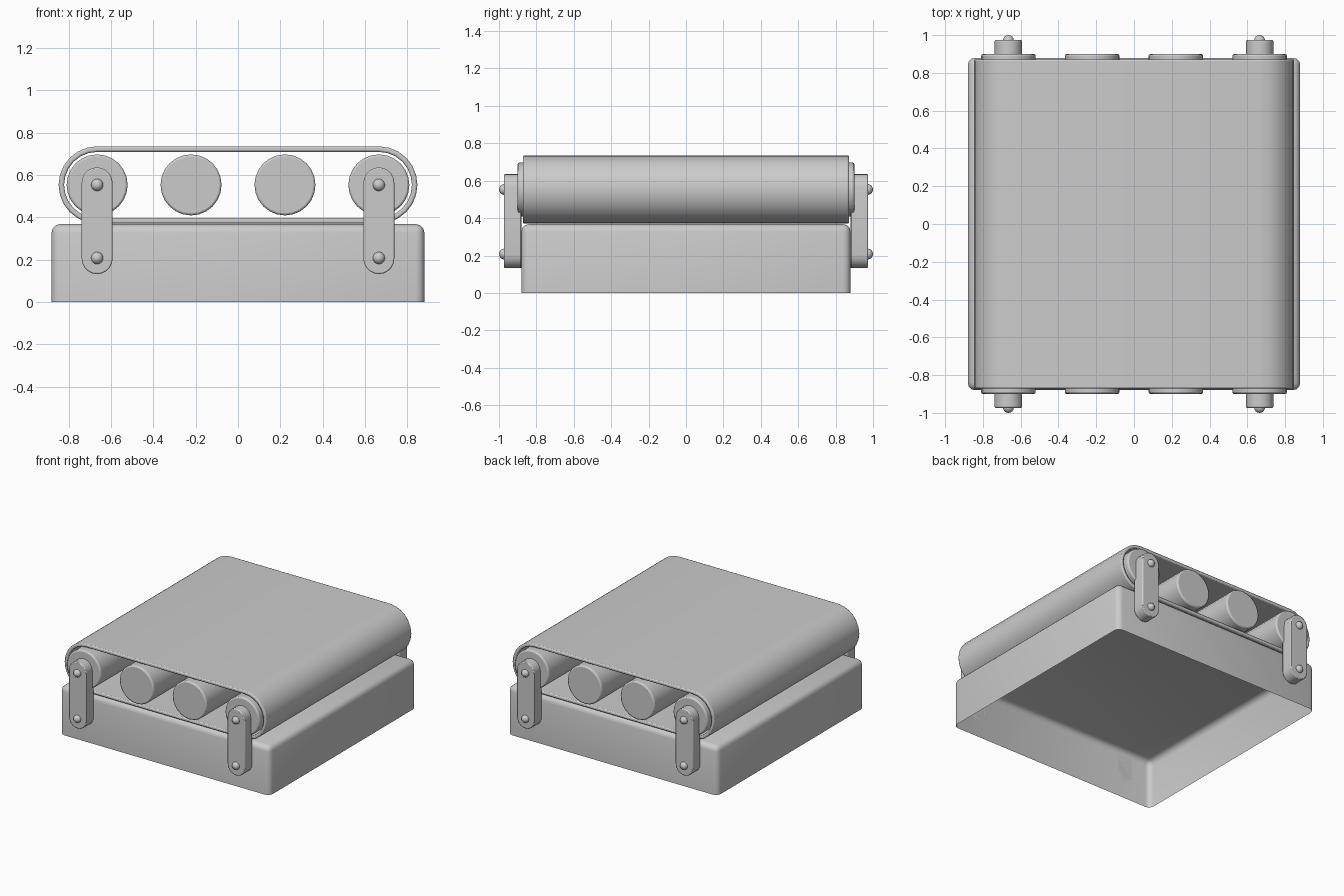
import bpy, bmesh
from math import sin, cos, pi, radians

if "Cube" in bpy.data.objects:
    bpy.data.objects.remove(bpy.data.objects["Cube"])

ROLL_Z = 0.553
END_X = 0.665


def finish(name, bm, bevel=0.0, segments=2):
    bmesh.ops.recalc_face_normals(bm, faces=bm.faces[:])
    me = bpy.data.meshes.new(name)
    bm.to_mesh(me)
    bm.free()
    ob = bpy.data.objects.new(name, me)
    bpy.context.collection.objects.link(ob)
    if bevel:
        mod = ob.modifiers.new("bevel", 'BEVEL')
        mod.width = bevel
        mod.segments = segments
        mod.limit_method = 'ANGLE'
        mod.angle_limit = radians(40)
    bpy.ops.object.select_all(action='DESELECT')
    ob.select_set(True)
    bpy.context.view_layer.objects.active = ob
    bpy.ops.object.shade_smooth_by_angle(angle=radians(40))
    return ob


def stadium(half, r, n):
    """Points of a slot outline: long axis first, centred."""
    pts = []
    for c, a0 in ((half, -pi / 2), (-half, pi / 2)):
        pts += [(c + r * cos(a0 + pi * i / n), r * sin(a0 + pi * i / n)) for i in range(n + 1)]
    return pts


def prism(name, profile, y0, y1, bevel=0.0):
    """Extrude an (x, z) profile from y0 to y1."""
    bm = bmesh.new()
    face = bm.faces.new([bm.verts.new((x, y0, z)) for x, z in profile])
    new = bmesh.ops.extrude_face_region(bm, geom=[face])['geom']
    bmesh.ops.translate(bm, vec=(0, y1 - y0, 0),
                        verts=[v for v in new if isinstance(v, bmesh.types.BMVert)])
    if face.is_valid and len([f for f in bm.faces if len(f.verts) == len(profile)]) < 2:
        bm.faces.new([v for v in face.verts])
    return finish(name, bm, bevel)


# base: thin open-bottomed tray with rounded edges
bm = bmesh.new()
bmesh.ops.create_cube(bm, size=1)
for v in bm.verts:
    v.co = (v.co.x * 1.76, v.co.y * 1.76, (v.co.z + 0.5) * 0.368)
bm.faces.ensure_lookup_table()
bottom = [f for f in bm.faces if f.calc_center_median().z < 0.01]
bmesh.ops.delete(bm, geom=bottom, context='FACES_ONLY')
bmesh.ops.bevel(bm, geom=[e for e in bm.edges if not e.is_boundary], offset=0.04,
                segments=3, profile=0.5, affect='EDGES')
finish("base", bm)

# belt: slot-shaped loop wrapped around the rollers
bm = bmesh.new()
loops = []
for r, y in ((0.182, -0.872), (0.182, 0.872), (0.156, 0.872), (0.156, -0.872)):
    loops.append([bm.verts.new((x, y, z + ROLL_Z)) for x, z in stadium(END_X, r, 12)])
n = len(loops[0])
for k in range(4):
    a, b = loops[k], loops[(k + 1) % 4]
    for i in range(n):
        j = (i + 1) % n
        bm.faces.new((a[i], a[j], b[j], b[i]))
finish("belt", bm, 0.008)

# rollers
for i in range(4):
    cx = -END_X + i * END_X * 2 / 3
    circle = [(cx + 0.144 * cos(2 * pi * k / 24), ROLL_Z + 0.144 * sin(2 * pi * k / 24))
              for k in range(24)]
    prism("roller_%d" % (i + 1), circle, -0.9, 0.9, 0.01)

# side brackets with domed bolts
for sy, side in ((-1, "front"), (1, "back")):
    for sx, end in ((-1, "left"), (1, "right")):
        outline = [(sx * END_X + b, 0.384 + a) for a, b in stadium(0.179, 0.073, 10)]
        prism("bracket_%s_%s" % (side, end), outline, sy * 0.88, sy * 0.973, 0.006)
        for z, level in ((0.208, "lower"), (ROLL_Z, "upper")):
            bm = bmesh.new()
            bmesh.ops.create_uvsphere(bm, u_segments=16, v_segments=10, radius=0.029)
            for v in bm.verts:
                v.co = (v.co.x + sx * END_X, v.co.y + sy * 0.971, v.co.z + z)
            finish("bolt_%s_%s_%s" % (side, end, level), bm)
